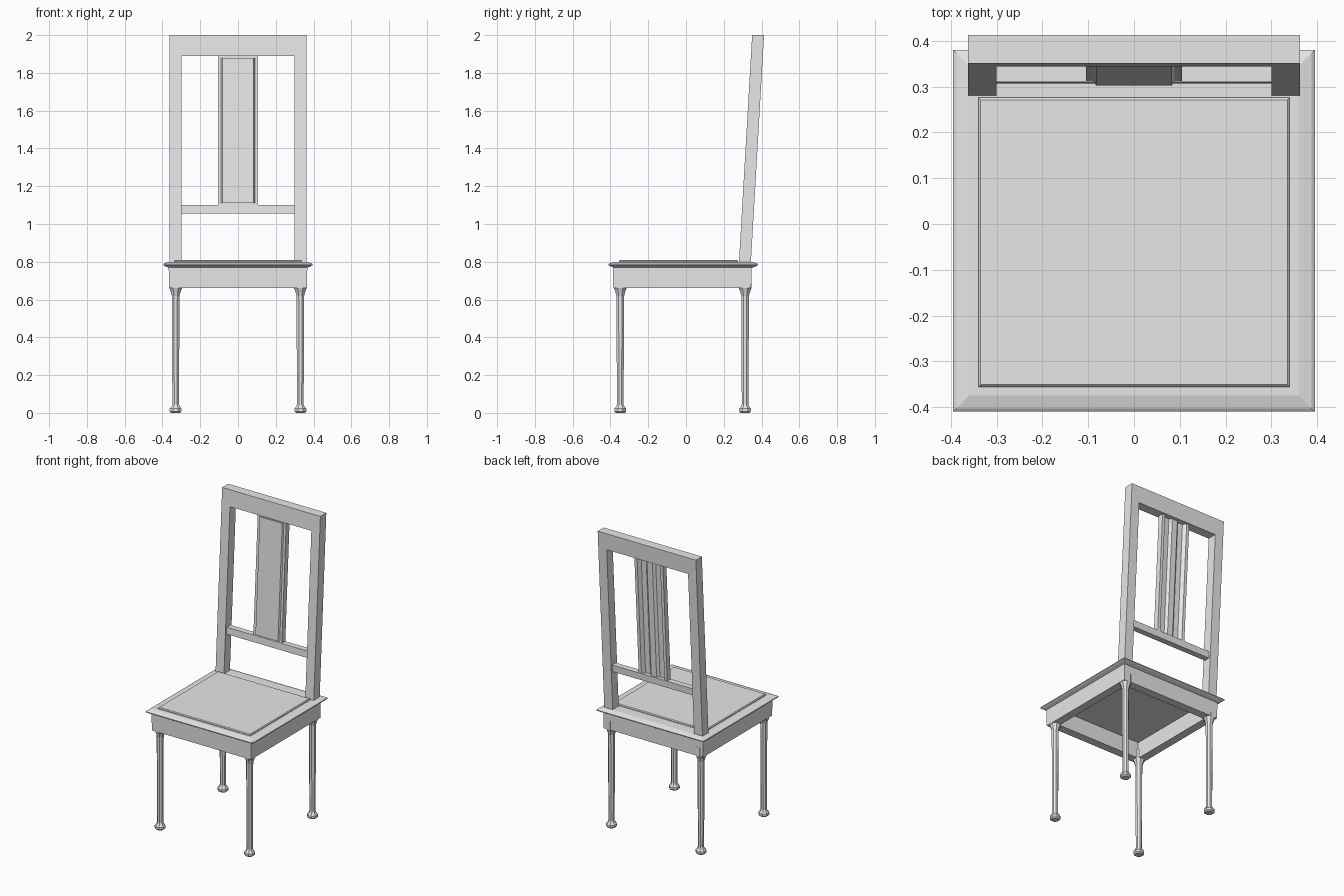
import bpy, bmesh, math

cube = bpy.data.objects.get("Cube")
if cube:
    bpy.data.objects.remove(cube, do_unlink=True)

grey = bpy.data.materials.new("plain grey")
grey.use_nodes = True
grey.diffuse_color = (0.8, 0.8, 0.8, 1)
grey.node_tree.nodes["Principled BSDF"].inputs["Base Color"].default_value = (0.8, 0.8, 0.8, 1)

SEAT_Y = -0.015   # centre of the seat in depth
SEAT_Z = 0.79     # height where the back frame starts
LEAN = 0.058      # backward lean of the back per unit of height


def loft(name, rings, caps=True, closed=False):
    """Skin a stack of equal-length point rings."""
    bm = bmesh.new()
    loops = [[bm.verts.new(p) for p in ring] for ring in rings]
    pairs = list(zip(loops, loops[1:]))
    if closed:
        pairs.append((loops[-1], loops[0]))
    for a, b in pairs:
        n = len(a)
        for i in range(n):
            j = (i + 1) % n
            bm.faces.new((a[i], a[j], b[j], b[i]))
    if caps and not closed:
        bm.faces.new(loops[0])
        bm.faces.new(loops[-1])
    bmesh.ops.recalc_face_normals(bm, faces=bm.faces[:])
    mesh = bpy.data.meshes.new(name)
    bm.to_mesh(mesh)
    bm.free()
    mesh.materials.append(grey)
    obj = bpy.data.objects.new(name, mesh)
    bpy.context.collection.objects.link(obj)
    return obj


def rect(hx, hy, z, cy=SEAT_Y):
    return [(-hx, cy - hy, z), (hx, cy - hy, z), (hx, cy + hy, z), (-hx, cy + hy, z)]


def leaning(name, profile, z0, z1):
    """Extrude an x-y profile upward along the lean of the back."""
    return loft(name, [[(x, y + LEAN * (z - SEAT_Z), z) for x, y in profile] for z in (z0, z1)])


def box(x0, x1, y0, y1):
    return [(x0, y0), (x1, y0), (x1, y1), (x0, y1)]


# Seat board with a moulded edge
loft("seat_board", [rect(0.365, 0.365, 0.768), rect(0.385, 0.385, 0.776),
                    rect(0.395, 0.395, 0.782), rect(0.395, 0.395, 0.788),
                    rect(0.388, 0.388, 0.793), rect(0.36, 0.36, 0.80)])

# Raised seat pad
loft("seat_pad", [rect(0.34, 0.316, 0.79, -0.04), rect(0.34, 0.316, 0.805, -0.04),
                  rect(0.335, 0.311, 0.81, -0.04)])

# Hollow apron frame under the seat
loft("apron", [rect(0.365, 0.365, 0.66, -0.02), rect(0.367, 0.367, 0.775, -0.02),
               rect(0.31, 0.31, 0.775, -0.02), rect(0.31, 0.31, 0.66, -0.02)], closed=True)

# Four slender faceted legs with small feet
leg_profile = [(0.025, 0.0), (0.034, 0.008), (0.034, 0.022), (0.024, 0.034), (0.019, 0.045),
               (0.022, 0.62), (0.028, 0.64), (0.036, 0.66), (0.036, 0.72)]
for side, sx in (("left", 1), ("right", -1)):
    for end, cy in (("front", -0.348), ("back", 0.313)):
        loft(f"{end}_{side}_leg",
             [[(sx * 0.33 + r * math.cos(math.tau * (i + 0.5) / 8),
                cy + r * math.sin(math.tau * (i + 0.5) / 8), z) for i in range(8)]
              for r, z in leg_profile])

    # Back posts
    lo, hi = sorted((sx * 0.30, sx * 0.362))
    leaning(f"{side}_back_post", box(lo, hi, 0.28, 0.343), 0.77, 2.0)

# Back rails
leaning("top_rail", box(-0.30, 0.30, 0.28, 0.343), 1.89, 2.0)
leaning("lower_rail", box(-0.30, 0.30, 0.292, 0.331), 1.055, 1.10)

# Central splat, hollowed behind with a middle rib
half = [(0.105, 0.294), (0.105, 0.33), (0.085, 0.33), (0.07, 0.308),
        (0.035, 0.306), (0.02, 0.32)]
splat = half + [(-x, y) for x, y in reversed(half)]
leaning("back_splat", splat, 1.10, 1.89)

# Raised front panel of the splat
leaning("splat_panel", [(-0.09, 0.296), (-0.083, 0.284), (0.083, 0.284), (0.09, 0.296)], 1.11, 1.88)
